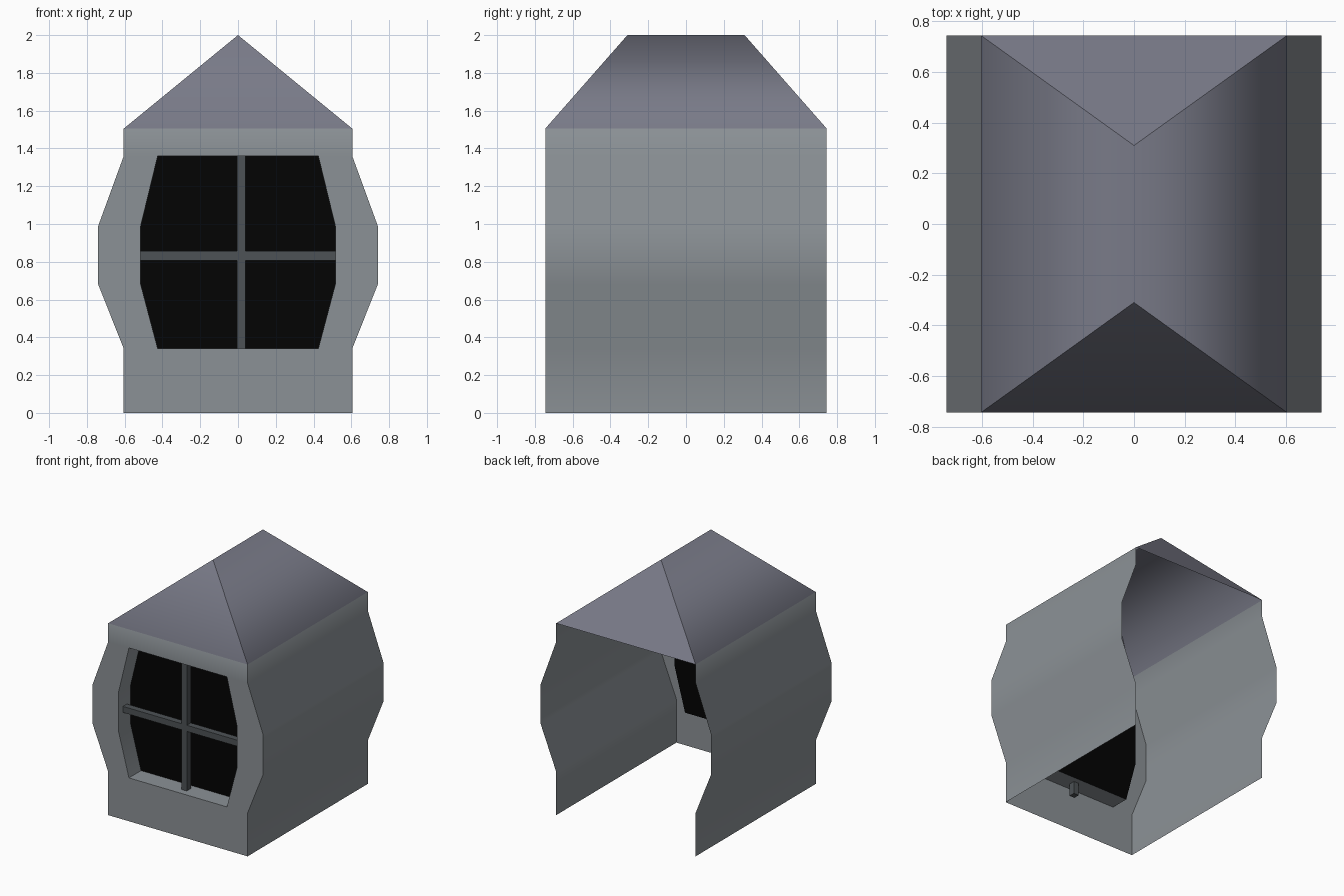
import bpy, bmesh
from math import radians

if "Cube" in bpy.data.objects:
    bpy.data.objects.remove(bpy.data.objects["Cube"])

Y = 0.745            # half depth of the dormer
REVEAL = -0.595      # y of the recessed glass
OUTER = [(0.605, 0), (0.605, 0.34), (0.74, 0.68), (0.74, 0.99), (0.605, 1.36), (0.605, 1.505)]
OPENING = [(0.425, 0.34), (0.515, 0.68), (0.515, 0.99), (0.425, 1.36)]


def material(name, color):
    m = bpy.data.materials.new(name)
    m.diffuse_color = color
    m.use_nodes = True
    m.node_tree.nodes["Principled BSDF"].inputs["Base Color"].default_value = m.diffuse_color
    return m


def finish(name, bm, *mats):
    me = bpy.data.meshes.new(name)
    bm.to_mesh(me)
    bm.free()
    for m in mats:
        me.materials.append(m)
    ob = bpy.data.objects.new(name, me)
    bpy.context.collection.objects.link(ob)
    return ob


def column(bm, profile, side, y):
    return [bm.verts.new((side * x, y, z)) for x, z in profile]


def strip(bm, a, b):
    for i in range(len(a) - 1):
        bm.faces.new((a[i], a[i + 1], b[i + 1], b[i]))


wall_mat = material("wall_grey", (0.26, 0.285, 0.305, 1))
roof_mat = material("roof_slate", (0.19, 0.195, 0.245, 1))
bar_mat = material("bar_grey", (0.075, 0.085, 0.092, 1))
glass_mat = material("dark_glass", (0.001, 0.001, 0.001, 1))

# Shell: bulging side walls, front wall with recessed opening, hipped roof
bm = bmesh.new()
fl, fr = (column(bm, OUTER, s, -Y) for s in (-1, 1))
bl, br = (column(bm, OUTER, s, Y) for s in (-1, 1))
ol, orr = (column(bm, OPENING, s, -Y) for s in (-1, 1))
il, ir = (column(bm, OPENING, s, REVEAL) for s in (-1, 1))
for front, back, opening, inner in ((fl, bl, ol, il), (fr, br, orr, ir)):
    strip(bm, front, back)                 # side wall
    strip(bm, front[1:5], opening)         # front wall beside the window
    strip(bm, opening, inner)              # side reveal
bm.faces.new((fl[0], fr[0], fr[1], orr[0], ol[0], fl[1]))      # below window
bm.faces.new((fl[4], ol[3], orr[3], fr[4], fr[5], fl[5]))      # above window
for i in (0, 3):
    bm.faces.new((ol[i], orr[i], ir[i], il[i]))                # sill and head reveal
r0, r1 = bm.verts.new((0, -0.31, 2)), bm.verts.new((0, 0.31, 2))
for corners in ((fl[5], fr[5], r0), (br[5], bl[5], r1),
                (fr[5], br[5], r1, r0), (bl[5], fl[5], r0, r1)):
    bm.faces.new(corners).material_index = 1                   # roof slopes
bmesh.ops.recalc_face_normals(bm, faces=bm.faces)
# Soft ridge, eaves and wall bends; crisp hips, corners and reveals
for f in bm.faces:
    f.smooth = True
for e in bm.edges:
    is_ridge = set(e.verts) == {r0, r1}
    e.smooth = is_ridge or e.calc_face_angle(0) < radians(55)
finish("dormer_shell", bm, wall_mat, roof_mat)

# Dark window pane
bm = bmesh.new()
pane = bm.faces.new(column(bm, OPENING, 1, REVEAL) + column(bm, OPENING, -1, REVEAL)[::-1])
pane.normal_update()
if pane.normal.y > 0:
    pane.normal_flip()
finish("window_glass", bm, glass_mat)

# Crossing glazing bars
for name, size, x, z in (("vertical_bar", (0.045, 0.05, 1.2), 0.016, 0.84),
                         ("horizontal_bar", (1.04, 0.05, 0.048), 0, 0.832)):
    bm = bmesh.new()
    bmesh.ops.create_cube(bm, size=1)
    bmesh.ops.scale(bm, vec=size, verts=bm.verts)
    finish(name, bm, bar_mat).location = (x, -0.665, z)
